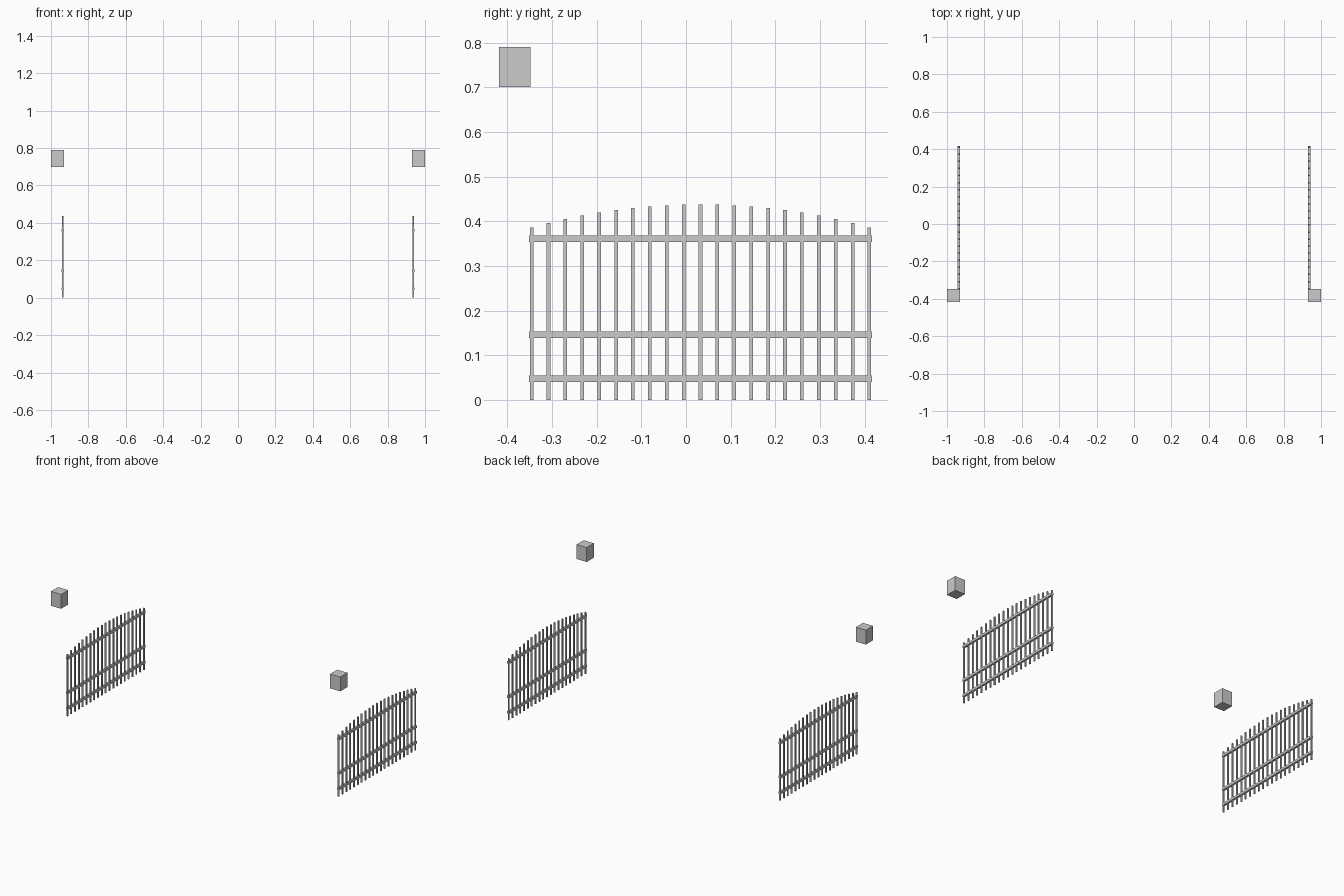
import bpy, bmesh
from mathutils import Matrix, Vector

if "Cube" in bpy.data.objects:
    bpy.data.objects.remove(bpy.data.objects["Cube"])


def boxes(name, extents):
    """One object made of axis-aligned boxes given as (min corner, max corner)."""
    bm = bmesh.new()
    for lo, hi in extents:
        lo, hi = Vector(lo), Vector(hi)
        m = Matrix.Translation((lo + hi) / 2) @ Matrix.Diagonal((*(hi - lo), 1))
        bmesh.ops.create_cube(bm, size=1, matrix=m)
    mesh = bpy.data.meshes.new(name)
    bm.to_mesh(mesh)
    bm.free()
    ob = bpy.data.objects.new(name, mesh)
    bpy.context.collection.objects.link(ob)
    return ob


X = 0.938             # fence plane
BAR, RAIL = 0.004, 0.0065   # half thicknesses
N = 21

for side, s in (("left", -1), ("right", 1)):
    # upright bars with arched tops
    bars = []
    for i in range(N):
        t = 2 * i / (N - 1) - 1
        y = 0.0325 + 0.378 * t
        bars.append(((s * X - BAR, y - BAR, 0), (s * X + BAR, y + BAR, 0.438 - 0.052 * t * t)))
    boxes(side + "_fence_bars", bars)

    # horizontal rails
    boxes(side + "_fence_rails",
          [((s * X - RAIL, -0.351, z - 0.0075), (s * X + RAIL, 0.416, z + 0.0075))
           for z in (0.048, 0.146, 0.361)])

    # raised block at the front corner
    boxes(side + "_post_block",
          [((s * 0.965 - 0.035, -0.418, 0.70), (s * 0.965 + 0.035, -0.348, 0.79))])
